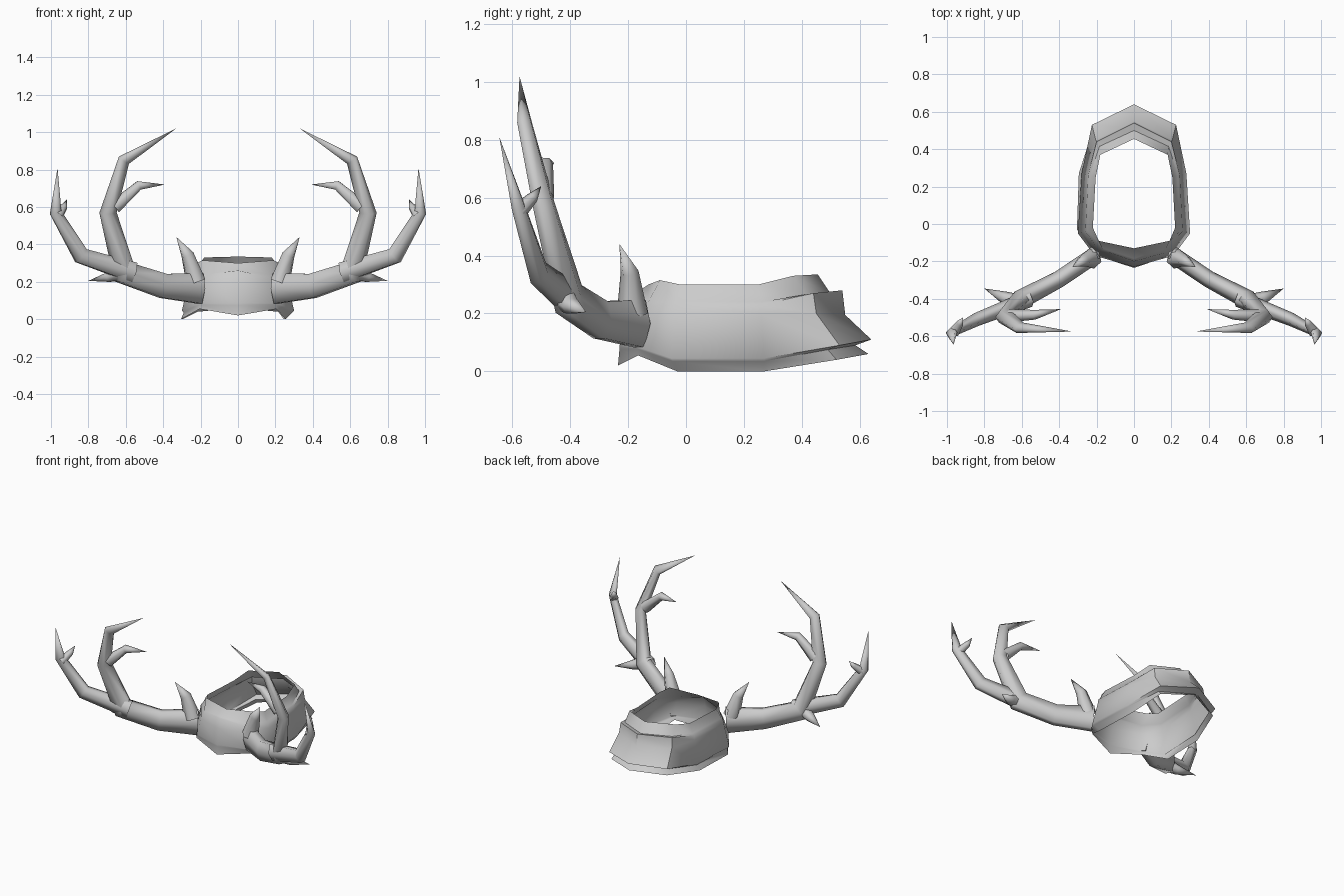
import bpy, bmesh, math
from mathutils import Vector

cube = bpy.data.objects.get("Cube")
if cube:
    bpy.data.objects.remove(cube, do_unlink=True)

grey = bpy.data.materials.new("light_grey")
grey.use_nodes = True
grey.diffuse_color = (0.6, 0.6, 0.6, 1)
grey.node_tree.nodes["Principled BSDF"].inputs["Base Color"].default_value = (0.6, 0.6, 0.6, 1)


def finish(name, bm, angle):
    """Turn a bmesh into a smooth-shaded object."""
    bmesh.ops.recalc_face_normals(bm, faces=bm.faces)
    mesh = bpy.data.meshes.new(name)
    bm.to_mesh(mesh)
    bm.free()
    mesh.materials.append(grey)
    obj = bpy.data.objects.new(name, mesh)
    bpy.context.collection.objects.link(obj)
    bpy.ops.object.select_all(action='DESELECT')
    obj.select_set(True)
    bpy.context.view_layer.objects.active = obj
    bpy.ops.object.shade_smooth_by_angle(angle=math.radians(angle))
    return obj


def skin(bm, rows):
    """Join neighbouring closed rows of vertices with quads."""
    for a, b in zip(rows, rows[1:]):
        n = len(a)
        for i in range(n):
            j = (i + 1) % n
            bm.faces.new((a[i], a[j], b[j], b[i]))


def tine(name, path, radii, sides=6):
    """Mirrored tapered tube; radii are (sideways, upward) at each point before the tip."""
    bm = bmesh.new()
    pts = [Vector(p) for p in path]
    rows, side = [], None
    for i, (wide, tall) in enumerate(radii):
        ahead = (pts[i + 1] - pts[i]).normalized()
        behind = (pts[i] - pts[i - 1]).normalized() if i else ahead
        axis = (ahead + behind).normalized()
        if side is None:
            side = axis.cross(Vector((0, 0, 1)))
        side = (side - axis * side.dot(axis)).normalized()
        up = axis.cross(side)
        rows.append([bm.verts.new(pts[i] + wide * math.cos(t) * side + tall * math.sin(t) * up)
                     for t in (math.tau * k / sides for k in range(sides))])
    skin(bm, rows)
    tip = bm.verts.new(pts[-1])
    for k in range(sides):
        bm.faces.new((rows[-1][k], rows[-1][(k + 1) % sides], tip))
    obj = finish(name, bm, 75)
    obj.modifiers.new("Mirror", 'MIRROR')


# Headband: half rings from the front centre round to the back centre
top_rim = [(0, -.13, .30), (.19, -.09, .315), (.22, -.02, .30),
           (.205, .25, .30), (.18, .37, .33), (0, .455, .335)]
upper_lip = [(0, -.185, .262), (.17, -.13, .24), (.25, -.035, .24),
             (.235, .26, .24), (.185, .415, .265), (0, .50, .268)]
upper_edge = [(0, -.20, .26), (.165, -.14, .225), (.26, -.04, .23),
              (.245, .26, .23), (.20, .44, .27), (0, .54, .28)]
crease = [(0, -.21, .19), (.18, -.15, .19), (.265, -.04, .20),
          (.25, .26, .20), (.205, .45, .20), (0, .55, .195)]
lower_edge = [(0, -.23, .085), (.21, -.17, .085), (.30, -.05, .045),
              (.28, .27, .045), (.225, .53, .09), (0, .64, .11)]
lower_lip = [(0, -.23, .075), (.205, -.168, .078), (.29, -.045, .035),
             (.275, .27, .035), (.205, .49, .075), (0, .585, .09)]
bottom_rim = [(0, -.235, .02), (.205, -.165, .055), (.28, -.03, 0),
              (.27, .27, 0), (.215, .52, .04), (0, .63, .06)]


def full_ring(half):
    return half + [(-x, y, z) for x, y, z in half[-2:0:-1]]


# The loose bottom rim leans slightly to the right at its sides
leaning_rim = [(x - .025 if abs(x) > .23 else x, y, z) for x, y, z in full_ring(bottom_rim)]
rings = [full_ring(r) for r in (top_rim, upper_lip, upper_edge, crease, lower_edge, lower_lip)]
bm = bmesh.new()
skin(bm, [[bm.verts.new(p) for p in ring] for ring in rings + [leaning_rim]])
finish("headband", bm, 50)

# Antlers: main beam and outer branch
tine("antler_beam",
     [(.20, -.16, .165), (.40, -.295, .178), (.61, -.405, .25),
      (.695, -.49, .57), (.61, -.555, .85), (.33, -.575, 1.02)],
     [(.045, .095), (.045, .075), (.052, .075), (.036, .05), (.024, .037)])
tine("antler_outer_branch",
     [(.56, -.40, .25), (.84, -.51, .34), (.975, -.58, .57), (.965, -.645, .81)],
     [(.045, .062), (.036, .05), (.024, .034)])

# Small tines on each antler
tine("upper_tine", [(.66, -.49, .60), (.53, -.485, .715), (.39, -.455, .72)],
     [(.035, .042), (.026, .028)])
tine("outer_tine", [(.965, -.58, .55), (.93, -.53, .60), (.915, -.50, .64)],
     [(.03, .03), (.02, .02)])
tine("rear_tine", [(.62, -.42, .25), (.69, -.395, .225), (.80, -.345, .205)],
     [(.045, .045), (.035, .03)])
tine("brow_tine", [(.225, -.185, .20), (.27, -.195, .345), (.33, -.23, .44)],
     [(.055, .055), (.032, .036)])
